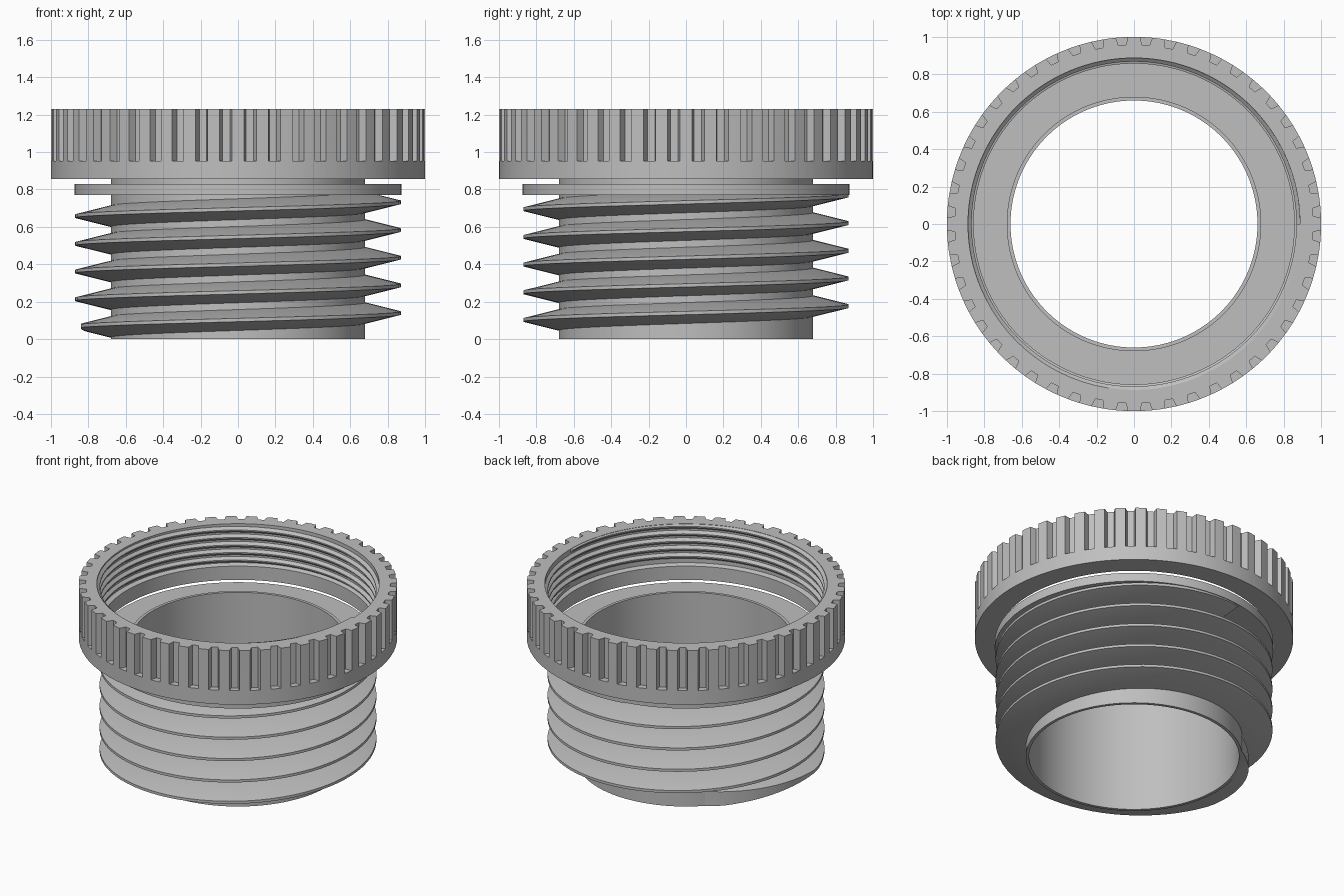
import bpy
import bmesh
from math import cos, sin, pi, radians

cube = bpy.data.objects.get("Cube")
if cube:
    bpy.data.objects.remove(cube, do_unlink=True)

grey = bpy.data.materials.new("light grey plastic")
grey.use_nodes = True
colour = (0.52, 0.52, 0.52, 1)
grey.diffuse_color = colour
grey.node_tree.nodes["Principled BSDF"].inputs["Base Color"].default_value = colour


def sweep(name, angles, section, closed):
    """Sweep the closed (radius, z) loop section(angle, index) around z."""
    bm = bmesh.new()
    rows = []
    for i, a in enumerate(angles):
        rows.append([bm.verts.new((r * cos(a), r * sin(a), z)) for r, z in section(a, i)])
    n = len(rows[0])
    last = len(rows) if closed else len(rows) - 1
    for i in range(last):
        p, q = rows[i], rows[(i + 1) % len(rows)]
        for j in range(n):
            k = (j + 1) % n
            bm.faces.new((p[j], q[j], q[k], p[k]))
    if not closed:
        bm.faces.new(rows[0])
        bm.faces.new(rows[-1])
    bmesh.ops.remove_doubles(bm, verts=bm.verts, dist=0.00005)
    bmesh.ops.recalc_face_normals(bm, faces=bm.faces)
    mesh = bpy.data.meshes.new(name)
    bm.to_mesh(mesh)
    bm.free()
    obj = bpy.data.objects.new(name, mesh)
    bpy.context.collection.objects.link(obj)
    mesh.materials.append(grey)
    bpy.ops.object.select_all(action='DESELECT')
    obj.select_set(True)
    bpy.context.view_layer.objects.active = obj
    bpy.ops.object.shade_smooth_by_angle(angle=radians(25))
    return obj


def turn(count):
    return [2 * pi * i / count for i in range(count)]


def helix(name, start, turns, pitch, z0, z_range, root, crest, half_root, half_crest, ramp):
    """Ridge with a trapezoid section that rises counter-clockwise."""
    steps = 80
    angles = [start + 2 * pi * i / steps for i in range(int(turns * steps) + 1)]
    lo, hi = z_range
    sink = -0.01 if crest > root else 0.01

    def section(a, i):
        z = z0 + pitch * (a - start) / (2 * pi)
        grow = min(1, 0.02 + (a - start) / ramp)
        tip = root + (crest - root) * grow
        tip_half = half_root + (half_crest - half_root) * grow
        loop = [(root + sink, z - half_root), (root, z - half_root), (tip, z - tip_half),
                (tip, z + tip_half), (root, z + half_root), (root + sink, z + half_root)]
        return [(r, min(hi, max(lo, h))) for r, h in loop]

    return sweep(name, angles, section, False)


# Thin-walled tube with a flange near its top
tube_profile = [(0.66, 0), (0.68, 0), (0.68, 0.77), (0.875, 0.77),
                (0.875, 0.83), (0.68, 0.83), (0.68, 0.86), (0.66, 0.86)]
sweep("flanged_tube", turn(120), lambda a, i: tube_profile, True)

# Coarse outer thread, tapering in at its lower end
helix("outer_thread", radians(135), 4.9, 0.148, 0.047, (0.002, 0.8),
      0.68, 0.87, 0.056, 0.009, radians(62))

# Grip ring with grooves around its upper part
teeth = 48
tooth = [(0, 1), (0.25, 1), (0.34, 0.957), (0.66, 0.957), (0.75, 1)]
grip_angles = [2 * pi * (t + f) / teeth for t in range(teeth) for f, r in tooth]


def grip_section(a, i):
    r = tooth[i % len(tooth)][1]
    return [(0.857, 0.855), (0.857, 0.95), (0.887, 0.96), (0.887, 1.23),
            (r, 1.23), (r, 0.952), (1, 0.952), (1, 0.855)]


sweep("grip_ring", grip_angles, grip_section, True)

# Fine thread inside the grip ring
helix("inner_thread", 0, 5, 0.052, 0.965, (0.945, 1.228),
      0.887, 0.868, 0.02, 0.004, radians(20))
